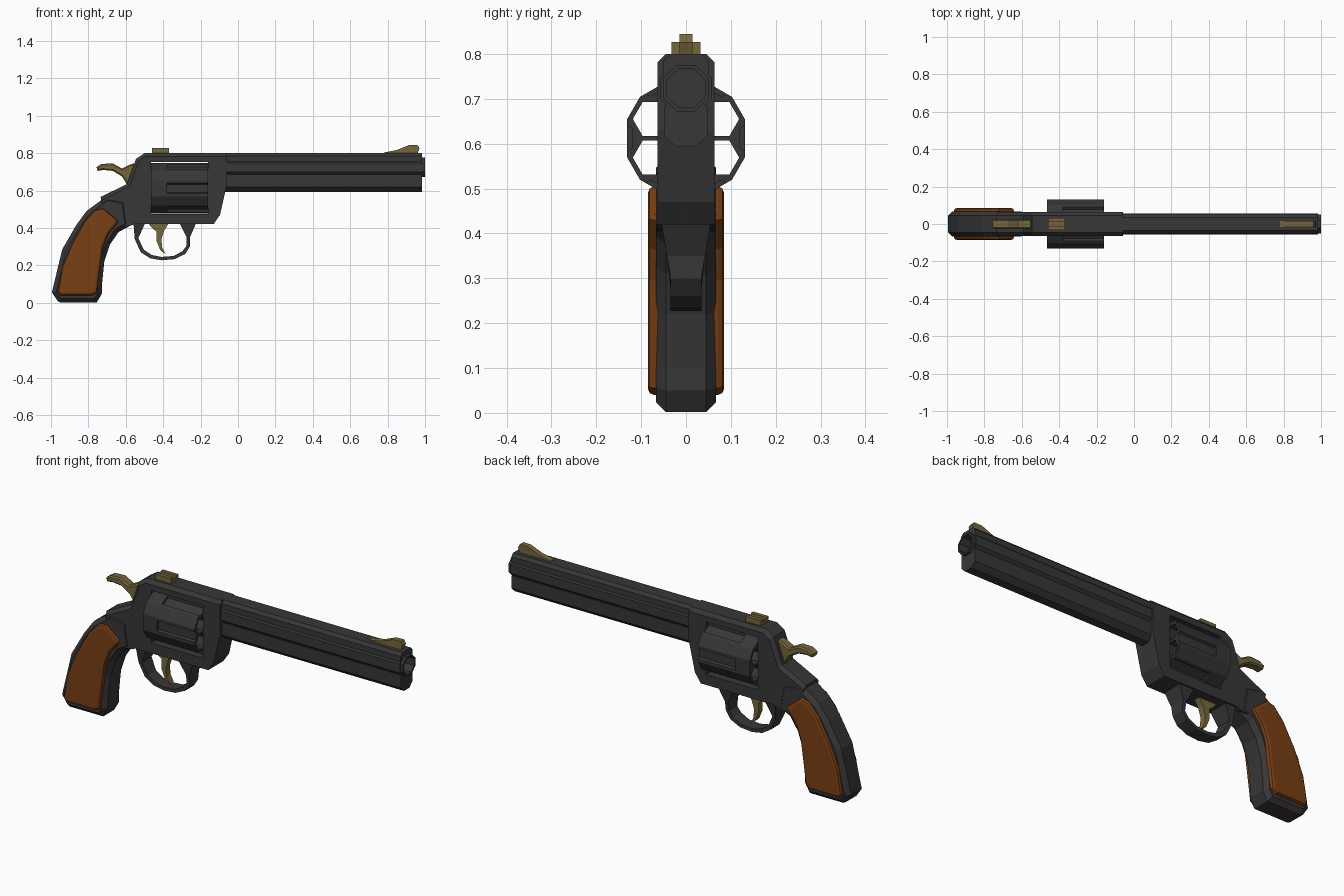
import bpy
import bmesh
from math import cos, sin, pi, radians

default_cube = bpy.data.objects.get("Cube")
if default_cube:
    bpy.data.objects.remove(default_cube, do_unlink=True)


def make_material(name, colour):
    mat = bpy.data.materials.new(name)
    mat.use_nodes = True
    mat.diffuse_color = (*colour, 1)
    mat.node_tree.nodes["Principled BSDF"].inputs["Base Color"].default_value = (*colour, 1)
    return mat


steel = make_material("dark steel", (.038, .038, .038))
wood = make_material("brown wood", (.19, .05, .006))
brass = make_material("dull brass", (.18, .135, .043))


def finish(name, bm, material):
    bmesh.ops.recalc_face_normals(bm, faces=bm.faces)
    mesh = bpy.data.meshes.new(name)
    bm.to_mesh(mesh)
    bm.free()
    mesh.materials.append(material)
    obj = bpy.data.objects.new(name, mesh)
    bpy.context.collection.objects.link(obj)
    return obj


def add_prism(bm, bottom, top):
    """Join two matching outlines into a closed solid."""
    a = [bm.verts.new(p) for p in bottom]
    b = [bm.verts.new(p) for p in top]
    caps = [bm.faces.new(a), bm.faces.new(b)]
    for i in range(len(a)):
        j = (i + 1) % len(a)
        bm.faces.new((a[i], a[j], b[j], b[i]))
    return caps


def side_profile(name, points, half, material, chamfer=0, segments=1,
                 rule=lambda mid: True, centre=0):
    """Extrude an (x, z) outline across y and chamfer its rims where the rule holds."""
    bm = bmesh.new()
    caps = add_prism(bm, [(x, centre - half, z) for x, z in points],
                     [(x, centre + half, z) for x, z in points])
    if chamfer:
        rims = [e for cap in caps for e in cap.edges
                if rule((e.verts[0].co + e.verts[1].co) / 2)]
        bmesh.ops.recalc_face_normals(bm, faces=bm.faces)
        bmesh.ops.bevel(bm, geom=rims, offset=chamfer, segments=segments,
                        profile=.5, affect='EDGES', clamp_overlap=False)
    return finish(name, bm, material)


def lengthwise(name, outlines, start, end, material=steel):
    """Extrude (y, z) outlines along x."""
    bm = bmesh.new()
    for points in outlines:
        add_prism(bm, [(start, y, z) for y, z in points],
                  [(end, y, z) for y, z in points])
    return finish(name, bm, material)


def polygon(sides, radius, y, z, phase=0):
    return [(y + radius * cos(2 * pi * i / sides + phase),
             z + radius * sin(2 * pi * i / sides + phase)) for i in range(sides)]


def mirrored(half_points):
    return half_points + [(-y, z) for y, z in reversed(half_points)]


def cut(target, cutter):
    cutter.hide_render = True
    mod = target.modifiers.new("cut", 'BOOLEAN')
    mod.operation = 'DIFFERENCE'
    mod.solver = 'EXACT'
    mod.object = cutter
    bpy.context.view_layer.objects.active = target
    bpy.ops.object.modifier_apply(modifier=mod.name)
    bpy.data.objects.remove(cutter, do_unlink=True)


# Frame with a window for the cylinder
frame = side_profile("frame", [
    (-.5, .8), (-.06, .8), (-.06, .63), (-.096, .47), (-.13, .42), (-.5, .42),
    (-.555, .42), (-.58, .41), (-.66, .4), (-.72, .5), (-.735, .565),
    (-.594, .635), (-.545, .77)], .063, steel, .018,
    rule=lambda mid: mid.z > .78 or (mid.x < -.51 and mid.z > .55))
cut(frame, side_profile("window_cutter", [
    (-.465, .474), (-.16, .474), (-.16, .752), (-.465, .752)], .2, steel))

# Cylinder: alternating wide and narrow sides, six chambers, six flutes
AXIS = .612
rim = []
chambers = []
flutes = []
for k in range(6):
    mid = radians(30 + 60 * k)
    for angle in (mid - radians(12), mid + radians(12)):
        rim.append((.138 * cos(angle), AXIS + .138 * sin(angle)))
    chambers.append(polygon(6, .044, .086 * cos(mid), AXIS + .086 * sin(mid)))
    turn = radians(60 * k)
    flutes.append(polygon(6, .043, .157 * cos(turn), AXIS + .157 * sin(turn), pi / 6))
cylinder = lengthwise("cylinder", [rim], -.464, -.161)
cut(cylinder, lengthwise("chamber_cutter", chambers, -.6, 0))
cut(cylinder, lengthwise("flute_cutter", flutes, -.38, 0))

# Barrel, top rib, under lug and muzzle
BORE = .724
tilt = pi / 8
barrel = lengthwise("barrel", [polygon(8, .062, 0, BORE, tilt)], -.08, .985)
rib = lengthwise("barrel_rib", [mirrored([(.05, .755), (.05, .785), (.035, .8)])], -.08, .985)
lug = lengthwise("barrel_lug", [mirrored([(.022, .593), (.048, .618), (.048, .685)])], -.08, .985)
muzzle = lengthwise("muzzle", [polygon(8, .056, 0, BORE, tilt)], .97, 1)
for part in (barrel, rib, lug, muzzle):
    cut(part, lengthwise("bore_cutter", [polygon(8, .046, 0, BORE, tilt)], .88, 1.1))

# Grip core and the two wooden panels
side_profile("grip_core", [
    (-.70, .57), (-.75, .535), (-.81, .49), (-.865, .415), (-.94, .285), (-.995, .055),
    (-.965, .01), (-.95, .002), (-.755, .002), (-.727, .05), (-.727, .1), (-.715, .22),
    (-.685, .31), (-.64, .377), (-.58, .41), (-.6, .55)], .067, steel, .022)
for side, sign in (("left", 1), ("right", -1)):
    side_profile(side + "_grip_panel", [
        (-.722, .505), (-.765, .495), (-.82, .435), (-.885, .32), (-.94, .19),
        (-.963, .06), (-.95, .04), (-.78, .04), (-.754, .055), (-.738, .18),
        (-.722, .295), (-.695, .365), (-.642, .43), (-.645, .442)],
        .017, wood, .014, 2, lambda mid: abs(mid.y) > .07, sign * .068)

# Trigger guard: a strip that widens where it joins the frame
outer = [(-.56, .44), (-.552, .34), (-.52, .27), (-.47, .238), (-.41, .227),
         (-.34, .233), (-.283, .26), (-.257, .3), (-.257, .35), (-.222, .43)]
inner = [(-.49, .44), (-.533, .345), (-.503, .283), (-.46, .255), (-.41, .245),
         (-.345, .25), (-.297, .275), (-.275, .305), (-.275, .35), (-.315, .43)]
bm = bmesh.new()
loops = []
for (ox, oz), (ix, iz) in zip(outer, inner):
    w = .034 + max(0, oz - .3) * .17
    loops.append([bm.verts.new(p) for p in
                  ((ox, -w, oz), (ox, w, oz), (ix, w, iz), (ix, -w, iz))])
for a, b in zip(loops, loops[1:]):
    for i in range(4):
        j = (i + 1) % 4
        bm.faces.new((a[i], a[j], b[j], b[i]))
bm.faces.new(loops[0])
bm.faces.new(loops[-1])
finish("trigger_guard", bm, steel)

# Brass controls
side_profile("trigger", [
    (-.48, .425), (-.37, .425), (-.395, .385), (-.41, .34), (-.405, .295), (-.388, .26),
    (-.415, .28), (-.435, .33), (-.435, .38), (-.46, .4)], .017, brass)
side_profile("hammer", [
    (-.757, .725), (-.73, .742), (-.67, .745), (-.62, .718), (-.575, .74), (-.54, .75),
    (-.54, .66), (-.592, .63), (-.62, .675), (-.67, .705), (-.72, .71), (-.75, .705)],
    .025, brass, .007)

# Sights
side_profile("front_sight", [
    (.78, .797), (.78, .803), (.85, .817), (.915, .843), (.96, .844), (.97, .825),
    (.96, .797)], .015, brass)
lengthwise("rear_sight", [mirrored([
    (.032, .795), (.032, .827), (.012, .827), (.012, .812)])], -.46, -.37, brass)
